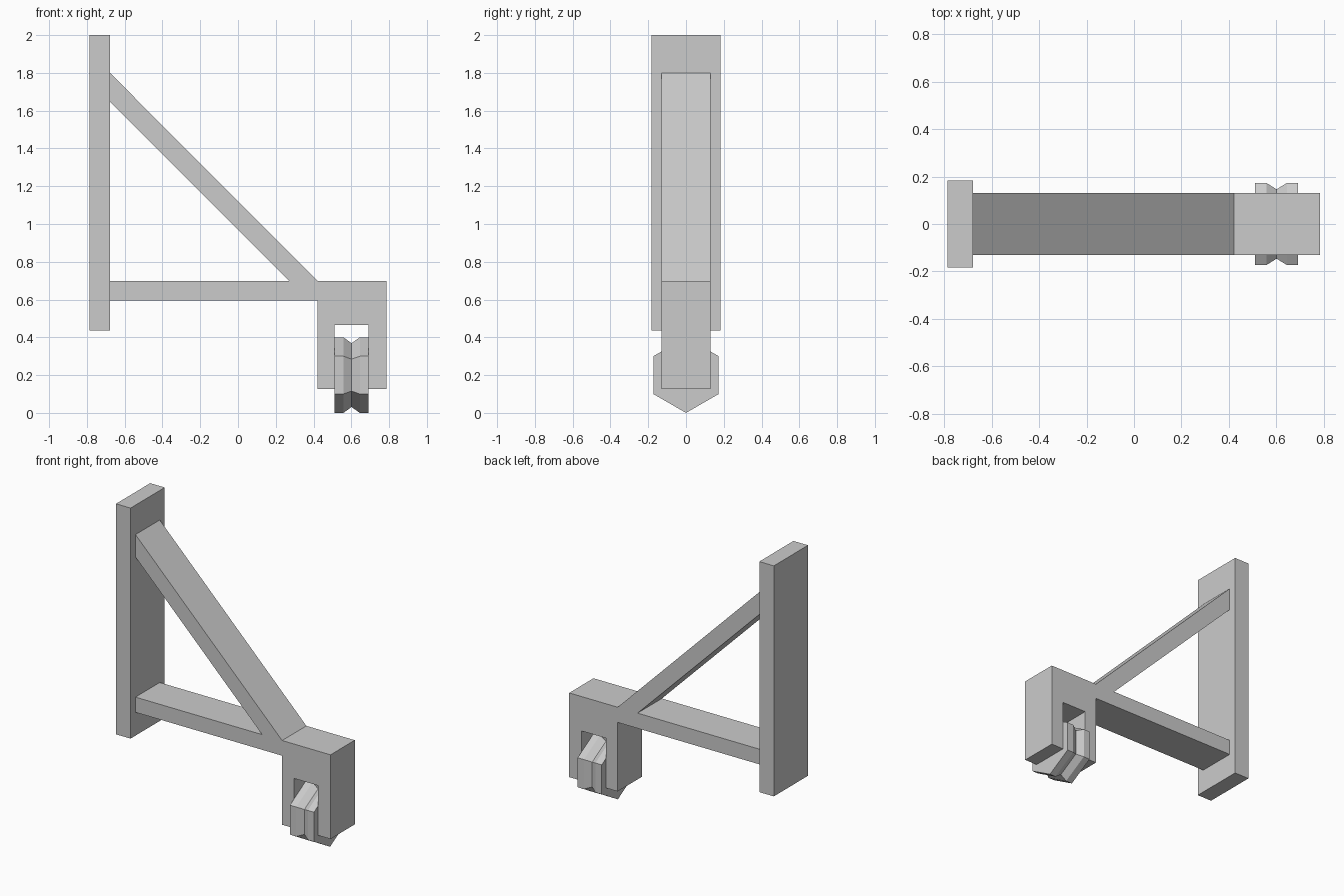
import bpy, bmesh
from math import sin, cos, radians

if "Cube" in bpy.data.objects:
    bpy.data.objects.remove(bpy.data.objects["Cube"])


def finish(name, bm):
    bmesh.ops.recalc_face_normals(bm, faces=bm.faces)
    mesh = bpy.data.meshes.new(name)
    bm.to_mesh(mesh)
    bm.free()
    obj = bpy.data.objects.new(name, mesh)
    bpy.context.collection.objects.link(obj)
    return obj


def extrude_profile(name, points, half_depth):
    """Extrude an (x, z) outline symmetrically along y."""
    bm = bmesh.new()
    face = bm.faces.new([bm.verts.new((x, -half_depth, z)) for x, z in points])
    result = bmesh.ops.extrude_face_region(bm, geom=[face], use_keep_orig=True)
    verts = [v for v in result["geom"] if isinstance(v, bmesh.types.BMVert)]
    bmesh.ops.translate(bm, verts=verts, vec=(0, 2 * half_depth, 0))
    return finish(name, bm)


def lathe_x(name, sections, centre_z, sides):
    """Loft (x, radius) rings around an axis parallel to x, with end caps."""
    bm = bmesh.new()
    rings = []
    for x, r in sections:
        angles = [radians(90 + 360 * i / sides) for i in range(sides)]
        rings.append([bm.verts.new((x, r * cos(a), centre_z + r * sin(a))) for a in angles])
    for a, b in zip(rings, rings[1:]):
        for i in range(sides):
            j = (i + 1) % sides
            bm.faces.new((a[i], a[j], b[j], b[i]))
    bm.faces.new(rings[0])
    bm.faces.new(rings[-1])
    return finish(name, bm)


# Upright mounting plate
extrude_profile("wall_post", [(-0.787, 0.437), (-0.678, 0.437),
                              (-0.678, 2.0), (-0.787, 2.0)], 0.183)

# Diagonal brace, horizontal arm and slotted fork in one outline
extrude_profile("bracket_frame", [
    (-0.678, 1.80), (-0.678, 1.648), (0.272, 0.698), (-0.678, 0.698),
    (-0.678, 0.595), (0.422, 0.595), (0.422, 0.127), (0.51, 0.127),
    (0.51, 0.465), (0.692, 0.465), (0.692, 0.127), (0.785, 0.127),
    (0.785, 0.698), (0.422, 0.698)], 0.13)

# Six-sided pulley wheel with a V groove
lathe_x("pulley_wheel", [(0.511, 0.2), (0.558, 0.2), (0.601, 0.169),
                         (0.645, 0.2), (0.691, 0.2)], 0.2, 6)
